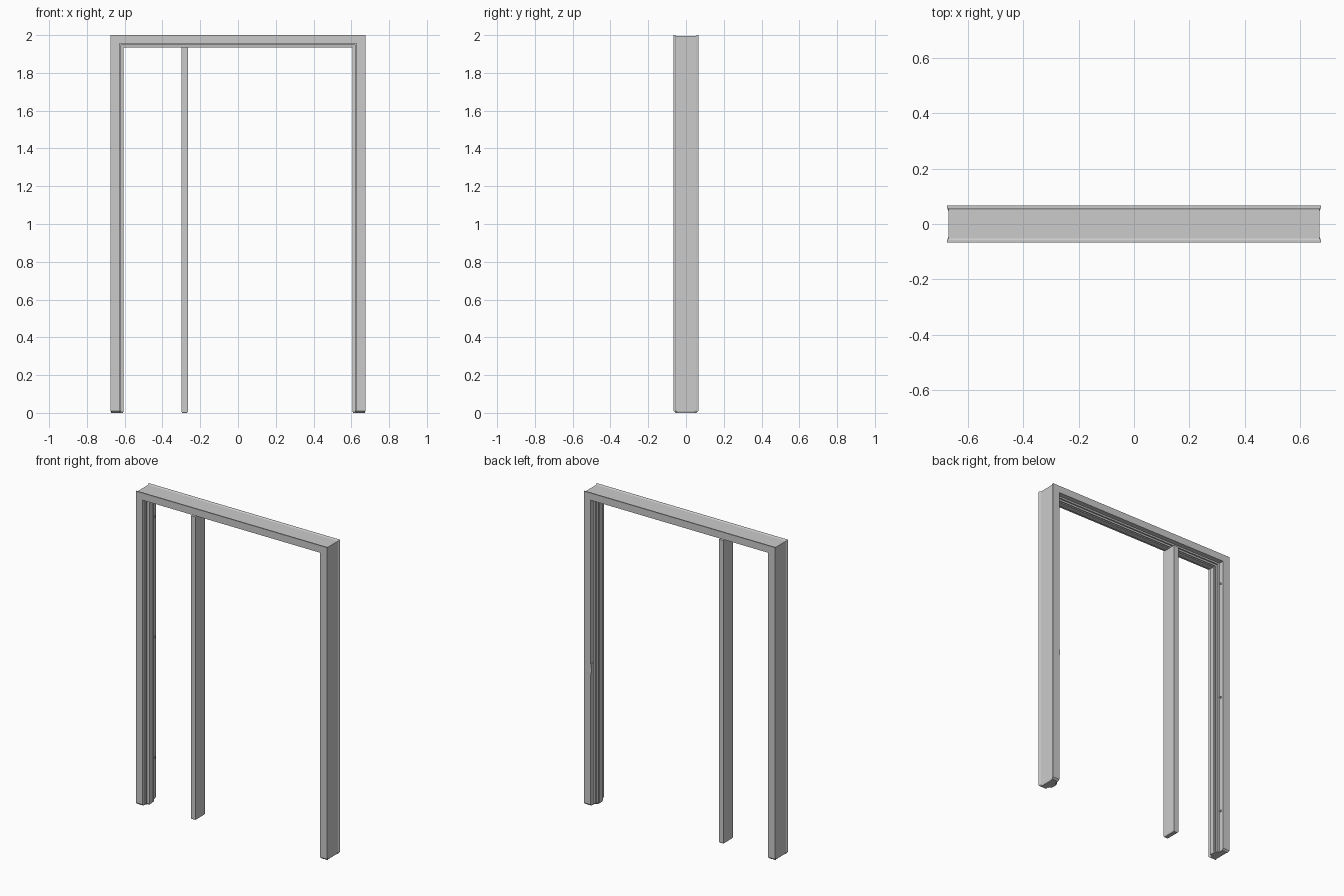
import bpy, bmesh, math
from mathutils import Matrix

if "Cube" in bpy.data.objects:
    bpy.data.objects.remove(bpy.data.objects["Cube"])

W, H = 0.675, 2.0
FOOT = 0.01

# Frame cross-section: (distance inward from the outer edge, y)
PROFILE = [
    (0.000, -0.066), (0.048, -0.066), (0.048, -0.044), (0.055, -0.044),
    (0.055, -0.032), (0.069, -0.030), (0.069, 0.006), (0.063, 0.008),
    (0.063, 0.014), (0.069, 0.016), (0.069, 0.020), (0.058, 0.022),
    (0.058, 0.032), (0.048, 0.034), (0.048, 0.066), (0.000, 0.066),
    (0.000, 0.058), (0.004, 0.052), (0.004, -0.052), (0.000, -0.058),
]


def finish(name, bm):
    bmesh.ops.recalc_face_normals(bm, faces=bm.faces)
    me = bpy.data.meshes.new(name)
    bm.to_mesh(me)
    bm.free()
    ob = bpy.data.objects.new(name, me)
    bpy.context.collection.objects.link(ob)
    return ob


def loft(name, rings):
    bm = bmesh.new()
    vs = [[bm.verts.new(p) for p in ring] for ring in rings]
    n = len(rings[0])
    for a, b in zip(vs, vs[1:]):
        for i in range(n):
            j = (i + 1) % n
            bm.faces.new((a[i], a[j], b[j], b[i]))
    bm.faces.new(vs[0])
    bm.faces.new(vs[-1][::-1])
    return finish(name, bm)


def box(name, x0, x1, y0, y1, z0, z1):
    ring = [(x0, y0), (x1, y0), (x1, y1), (x0, y1)]
    return loft(name, [[(x, y, z) for x, y in ring] for z in (z0, z1)])


# Jambs and head, swept in one piece with mitred corners and tapered feet
def foot_ring(s):
    return [(s * (W - (0.034 + (d - 0.034) * 0.9)), y * 0.84, 0) for d, y in PROFILE]


def jamb_ring(s, top):
    return [(s * (W - d), y, H - d * 0.95 if top else FOOT) for d, y in PROFILE]


loft("door_frame", [foot_ring(-1), jamb_ring(-1, False), jamb_ring(-1, True),
                    jamb_ring(1, True), jamb_ring(1, False), foot_ring(1)])

# Mullion post with tapered foot
mx, hw, hd = -0.2825, 0.0165, 0.048
rings = []
for z, inset in ((0, 0.004), (0.006, 0), (1.937, 0)):
    a, b = hw - inset, hd - inset
    rings.append([(mx - a, -b, z), (mx + a, -b, z), (mx + a, b, z), (mx - a, b, z)])
loft("mullion", rings)

# Hinge pads: short pegs on the left rear rabbet
for k, z in enumerate((0.27, 1.04, 1.81)):
    bm = bmesh.new()
    bmesh.ops.create_cone(bm, cap_ends=True, segments=12, radius1=0.006,
                          radius2=0.006, depth=0.012,
                          matrix=Matrix.Translation((-W + 0.05, 0.046, z))
                          @ Matrix.Rotation(math.pi / 2, 4, 'Y'))
    finish(f"hinge_peg_{k + 1}", bm)

# Strike plate on the right rear rabbet, with curled lip
sx = W - 0.048
box("strike_plate", sx - 0.002, sx + 0.001, 0.036, 0.066, 0.84, 0.91)
box("strike_lip", sx - 0.006, sx, 0.060, 0.066, 0.86, 0.89)
